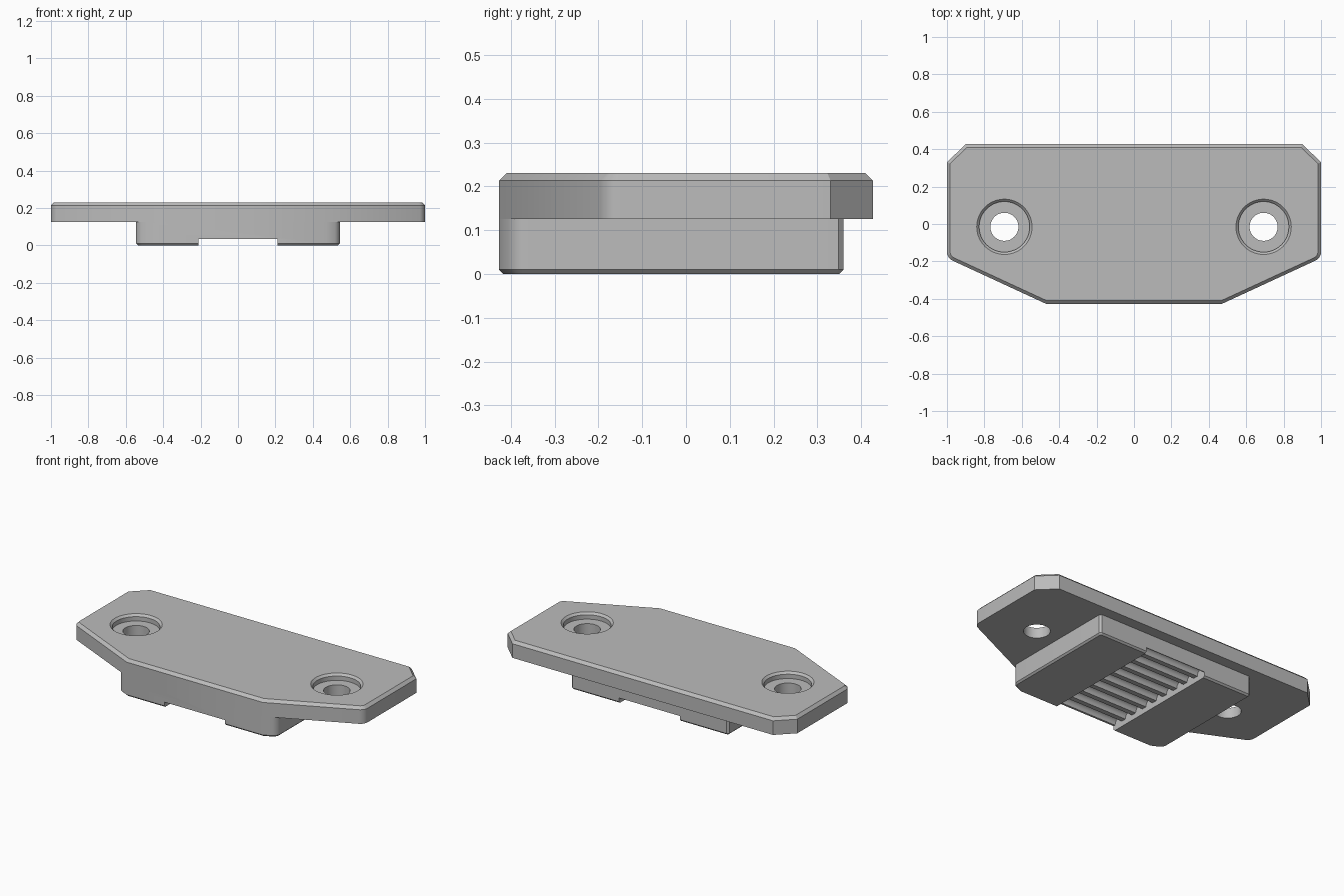
import bpy, bmesh, math
from mathutils import Vector

if "Cube" in bpy.data.objects:
    bpy.data.objects.remove(bpy.data.objects["Cube"])

grey = bpy.data.materials.new("plain grey")
grey.use_nodes = True
grey.diffuse_color = (0.5, 0.5, 0.5, 1)
grey.node_tree.nodes["Principled BSDF"].inputs["Base Color"].default_value = (0.5, 0.5, 0.5, 1)


def make_object(name, bm):
    bmesh.ops.recalc_face_normals(bm, faces=bm.faces)
    mesh = bpy.data.meshes.new(name)
    bm.to_mesh(mesh)
    bm.free()
    mesh.materials.append(grey)
    obj = bpy.data.objects.new(name, mesh)
    bpy.context.collection.objects.link(obj)
    return obj


def extrude(points, direction):
    bm = bmesh.new()
    face = bm.faces.new([bm.verts.new(p) for p in points])
    new = bmesh.ops.extrude_face_region(bm, geom=[face])["geom"]
    bmesh.ops.translate(bm, vec=direction, verts=[v for v in new if isinstance(v, bmesh.types.BMVert)])
    bmesh.ops.recalc_face_normals(bm, faces=bm.faces)
    return bm


def mirrored_slab(half, z0, z1, rounds, chamfer, chamfer_z):
    """Prism from a half outline; round chosen corners, chamfer the rim at one height."""
    outline = half + [(-x, y) for x, y in reversed(half)]
    bm = extrude([(x, y, z0) for x, y in outline], (0, 0, z1 - z0))
    for (x, y), width in rounds:
        edges = [e for e in bm.edges
                 if all(abs(abs(v.co.x) - x) + abs(v.co.y - y) < 0.001 for v in e.verts)]
        bmesh.ops.bevel(bm, geom=edges, offset=width, segments=6, profile=0.5, affect='EDGES')
    rim = [e for e in bm.edges if all(abs(v.co.z - chamfer_z) < 0.001 for v in e.verts)]
    bmesh.ops.bevel(bm, geom=rim, offset=chamfer, segments=1, affect='EDGES')
    return bm


def cut(target, cutter):
    mod = target.modifiers.new("cut", 'BOOLEAN')
    mod.operation, mod.solver, mod.object = 'DIFFERENCE', 'EXACT', cutter
    bpy.ops.object.select_all(action='DESELECT')
    bpy.context.view_layer.objects.active = target
    target.select_set(True)
    bpy.ops.object.modifier_apply(modifier=mod.name)
    bpy.data.objects.remove(cutter)


# Mounting plate with clipped corners and a chamfered top rim
BOTTOM, TOP, FRONT = 0.125, 0.23, -0.427
plate = make_object("mounting_plate", mirrored_slab(
    [(0.47, FRONT), (1, -0.182), (1, 0.33), (0.9, 0.427)],
    BOTTOM, TOP, [((1, -0.182), 0.03)], 0.017, TOP))

# Screw holes: through bore, counterbore and chamfered mouth, turned about z
hole_profile = [(0, 0.1), (0.075, 0.1), (0.075, 0.19), (0.135, 0.19),
                (0.135, 0.217), (0.158, 0.24), (0, 0.24)]
for side in (-1, 1):
    bm = bmesh.new()
    verts = [bm.verts.new((r, 0, z)) for r, z in hole_profile]
    edges = [bm.edges.new(pair) for pair in zip(verts, verts[1:])]
    bmesh.ops.spin(bm, geom=verts + edges, cent=(0, 0, 0), axis=(0, 0, 1),
                   angle=math.tau, steps=48)
    bmesh.ops.remove_doubles(bm, verts=bm.verts, dist=0.0001)
    bmesh.ops.translate(bm, vec=(side * 0.693, -0.015, 0), verts=bm.verts)
    cut(plate, make_object("hole_cutter", bm))

# Clamp pad under the plate, its front flush with the plate edge
BACK = 0.36
pad = make_object("clamp_pad", mirrored_slab(
    [(0.47, FRONT), (0.545, -0.392), (0.545, BACK - 0.012), (0.533, BACK)],
    0, BOTTOM, [((0.545, -0.392), 0.03)], 0.01, 0))

# Belt channel with a row of rounded tooth grooves across it
WIDTH, FLOOR, PITCH, RADIUS = 0.21, 0.033, 0.089, 0.029
channel = [(-0.5, -0.1), (-0.5, FLOOR)]
for i in range(9):
    centre = FRONT + 0.042 + i * PITCH
    for k in range(9):
        a = math.pi * (1 - k / 8)
        channel.append((centre + RADIUS * math.cos(a), FLOOR + 1.15 * RADIUS * math.sin(a)))
channel += [(0.5, FLOOR), (0.5, -0.1)]
cut(pad, make_object("channel_cutter", extrude(
    [(-WIDTH, y, z) for y, z in channel], Vector((2 * WIDTH, 0, 0)))))

for obj in (plate, pad):
    bpy.ops.object.select_all(action='DESELECT')
    bpy.context.view_layer.objects.active = obj
    obj.select_set(True)
    bpy.ops.object.shade_smooth_by_angle(angle=math.radians(30))
